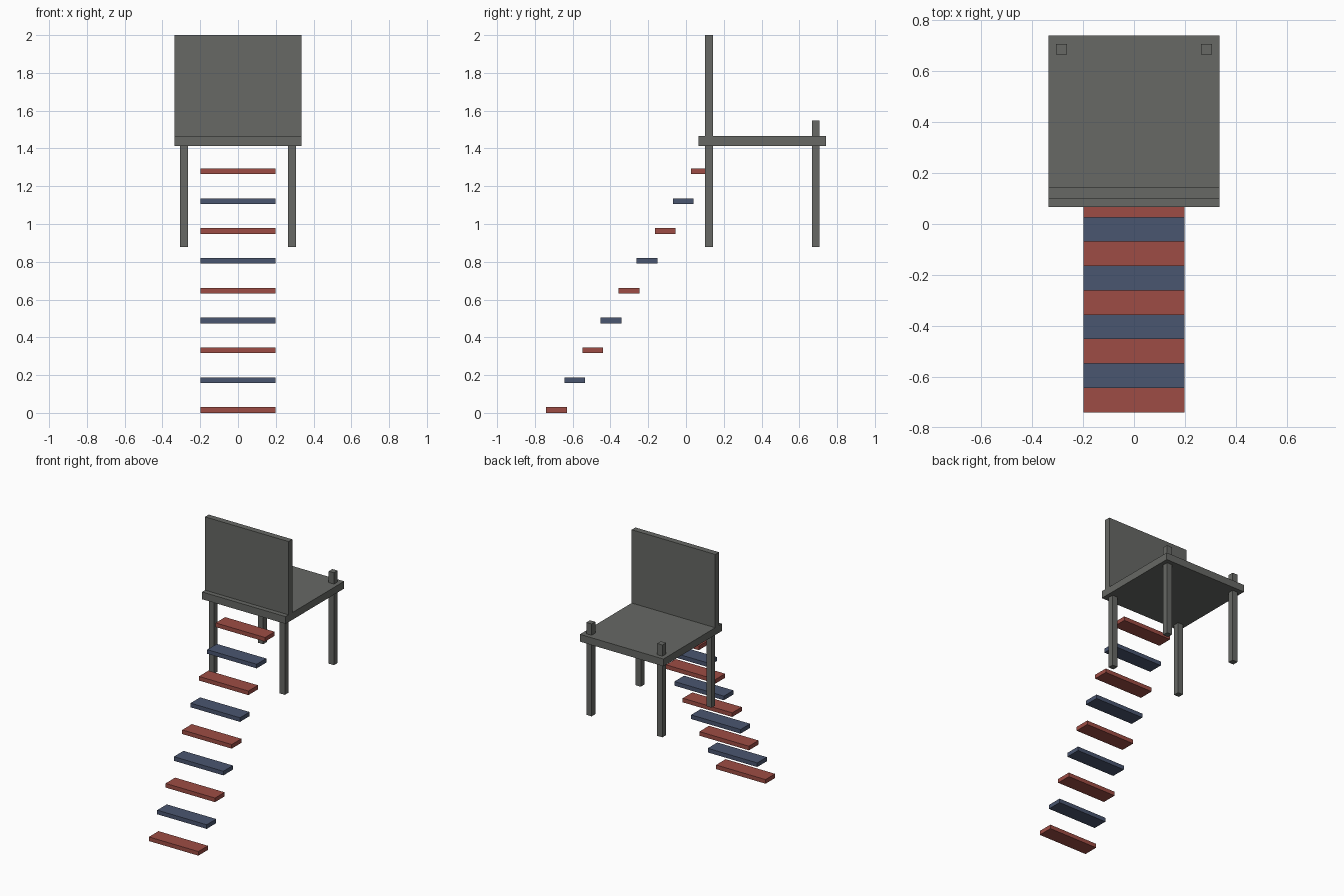
import bpy

if "Cube" in bpy.data.objects:
    bpy.data.objects.remove(bpy.data.objects["Cube"])


def material(name, rgb):
    m = bpy.data.materials.new(name)
    m.diffuse_color = (*rgb, 1.0)
    m.use_nodes = True
    m.node_tree.nodes["Principled BSDF"].inputs["Base Color"].default_value = m.diffuse_color
    return m


GREY = material("grey", (0.135, 0.14, 0.13))
RED = material("red", (0.34, 0.073, 0.058))
BLUE = material("slate blue", (0.068, 0.092, 0.16))


def box(name, x, y, z, mat):
    """Box given by its (min, max) range along each axis."""
    ranges = (x, y, z)
    bpy.ops.mesh.primitive_cube_add(size=1, location=[(a + b) / 2 for a, b in ranges])
    ob = bpy.context.object
    ob.name = name
    ob.scale = [b - a for a, b in ranges]
    bpy.ops.object.transform_apply(location=False, rotation=False, scale=True)
    ob.data.materials.append(mat)
    return ob


# Seat and upright back panel
box("seat", (-0.336, 0.336), (0.067, 0.740), (1.414, 1.467), GREY)
box("back_panel", (-0.336, 0.336), (0.101, 0.144), (1.46, 2.0), GREY)

# Legs: the rear pair pokes up through the seat
for side, s in (("left", -1), ("right", 1)):
    x = tuple(sorted((s * 0.264, s * 0.306)))
    box(f"front_leg_{side}", x, (0.101, 0.143), (0.877, 1.44), GREY)
    box(f"rear_leg_{side}", x, (0.666, 0.708), (0.877, 1.549), GREY)

# Floating steps in alternating colours
for i in range(9):
    y, z = -0.740 + 0.0958 * i, 0.158 * i
    box(f"step_{i + 1}", (-0.199, 0.199), (y, y + 0.11), (z, z + 0.03),
        BLUE if i % 2 else RED)
